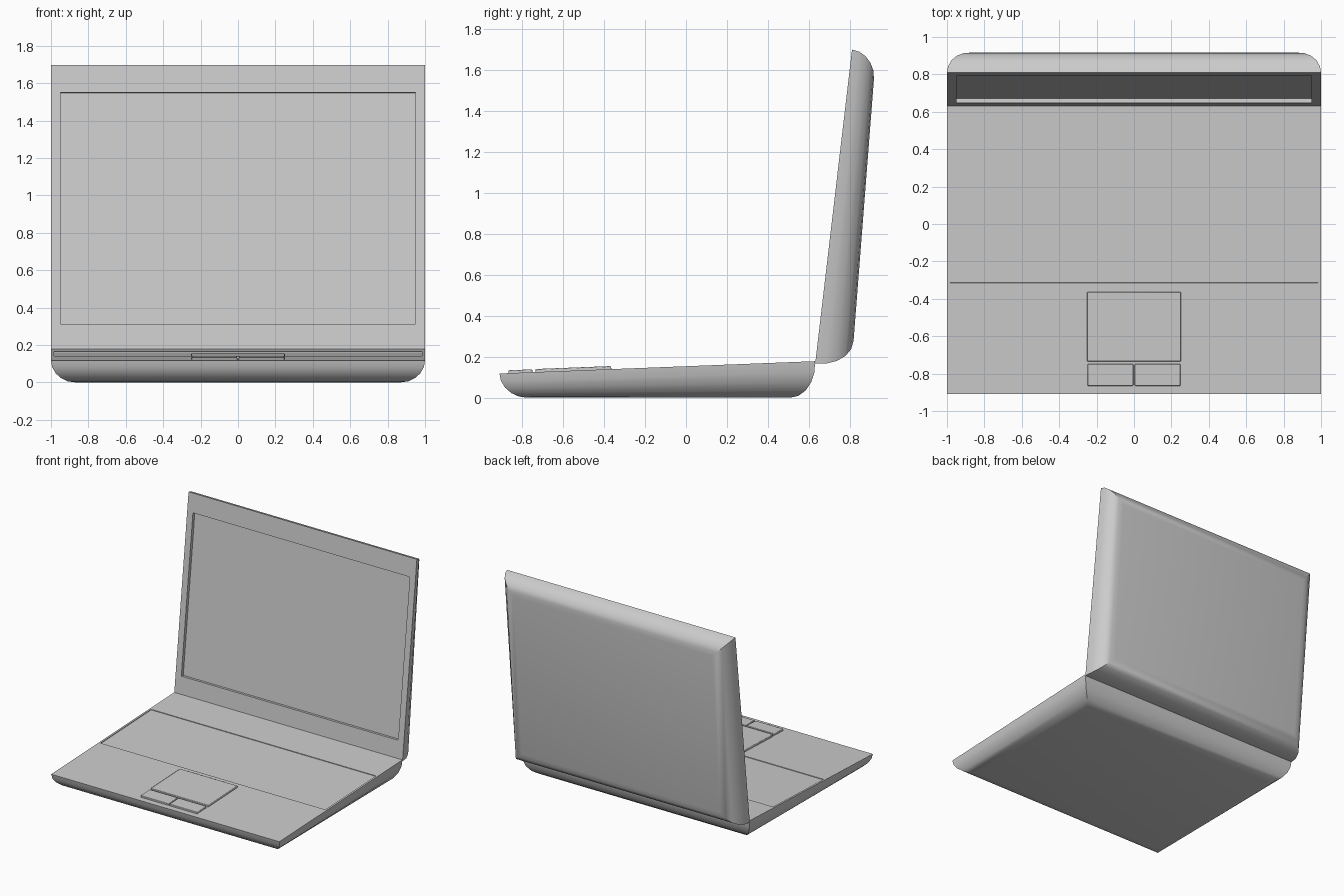
import bpy, bmesh, math
from mathutils import Vector

if "Cube" in bpy.data.objects:
    bpy.data.objects.remove(bpy.data.objects["Cube"])

LENGTH, ROUND = 1.541, 0.13


def frame(origin, direction, outward):
    """Map (x, distance from hinge, depth) to world space."""
    o, u, n = Vector(origin), Vector(direction).normalized(), Vector(outward).normalized()
    return lambda x, v, d: o + Vector((x, 0, 0)) + u * v + n * d


def finish(bm, name):
    bmesh.ops.recalc_face_normals(bm, faces=bm.faces)
    mesh = bpy.data.meshes.new(name)
    bm.to_mesh(mesh)
    bm.free()
    ob = bpy.data.objects.new(name, mesh)
    bpy.context.collection.objects.link(ob)
    bpy.context.view_layer.objects.active = ob
    ob.select_set(True)
    bpy.ops.object.shade_smooth_by_angle(angle=math.radians(30))
    ob.select_set(False)
    return ob


def loft(bm, rings):
    """Join a list of four-cornered rings and cap both ends."""
    loops = [[bm.verts.new(p) for p in r] for r in rings]
    for a, b in zip(loops, loops[1:]):
        for i in range(4):
            j = (i + 1) % 4
            bm.faces.new((a[i], a[j], b[j], b[i]))
    bm.faces.new(loops[0])
    bm.faces.new(loops[-1])


def ring(place, half, v0, v1, depth):
    return [place(x, v, depth(v)) for x, v in
            ((-half, v0), (half, v0), (half, v1), (-half, v1))]


def shell(name, place, half, v0, v1, recess):
    """Tapered half of the clamshell: sunken panel, rim and rounded back."""
    rings = [ring(place, half, v0, v1, lambda v: recess),
             ring(place, half, v0, v1, lambda v: 0)]
    steps = 5
    for i in range(steps + 1):
        t = math.pi / 2 * i / steps
        inset, f = ROUND * (1 - math.cos(t)), math.sin(t)
        rings.append(ring(place, 1 - inset, inset, LENGTH - inset,
                          lambda v: f * (0.178 - 0.039 * v)))
    bm = bmesh.new()
    loft(bm, rings)
    return finish(bm, name)


def pad(name, place, x0, x1, y0, y1, height):
    """Raised slab on the palm rest."""
    corners = ((x0, 0.63 - y0), (x1, 0.63 - y0), (x1, 0.63 - y1), (x0, 0.63 - y1))
    bm = bmesh.new()
    loft(bm, [[place(x, v, d) for x, v in corners] for d in (0.008, -height)])
    ob = finish(bm, name)
    bev = ob.modifiers.new("soft_edges", "BEVEL")
    bev.width, bev.segments = 0.004, 2


base_frame = frame((0, 0.63, 0.178), (0, -1, -0.039), (0, 0.039, -1))
lid_frame = frame((0, 0.63, 0.167), (0, 0.1173, 1), (0, 1, -0.1173))

# Base with keyboard panel, lid with sunken screen
shell("base", base_frame, 0.985, 0.31, 0.945, 0.005)
shell("lid", lid_frame, 0.95, 0.147, 1.393, 0.025)

# Touchpad and its two buttons
pad("touchpad", base_frame, -0.252, 0.252, -0.735, -0.365, 0.015)
for side, sx in (("left", -1), ("right", 1)):
    xs = sorted((sx * 0.004, sx * 0.248))
    pad(side + "_button", base_frame, xs[0], xs[1], -0.866, -0.75, 0.014)
